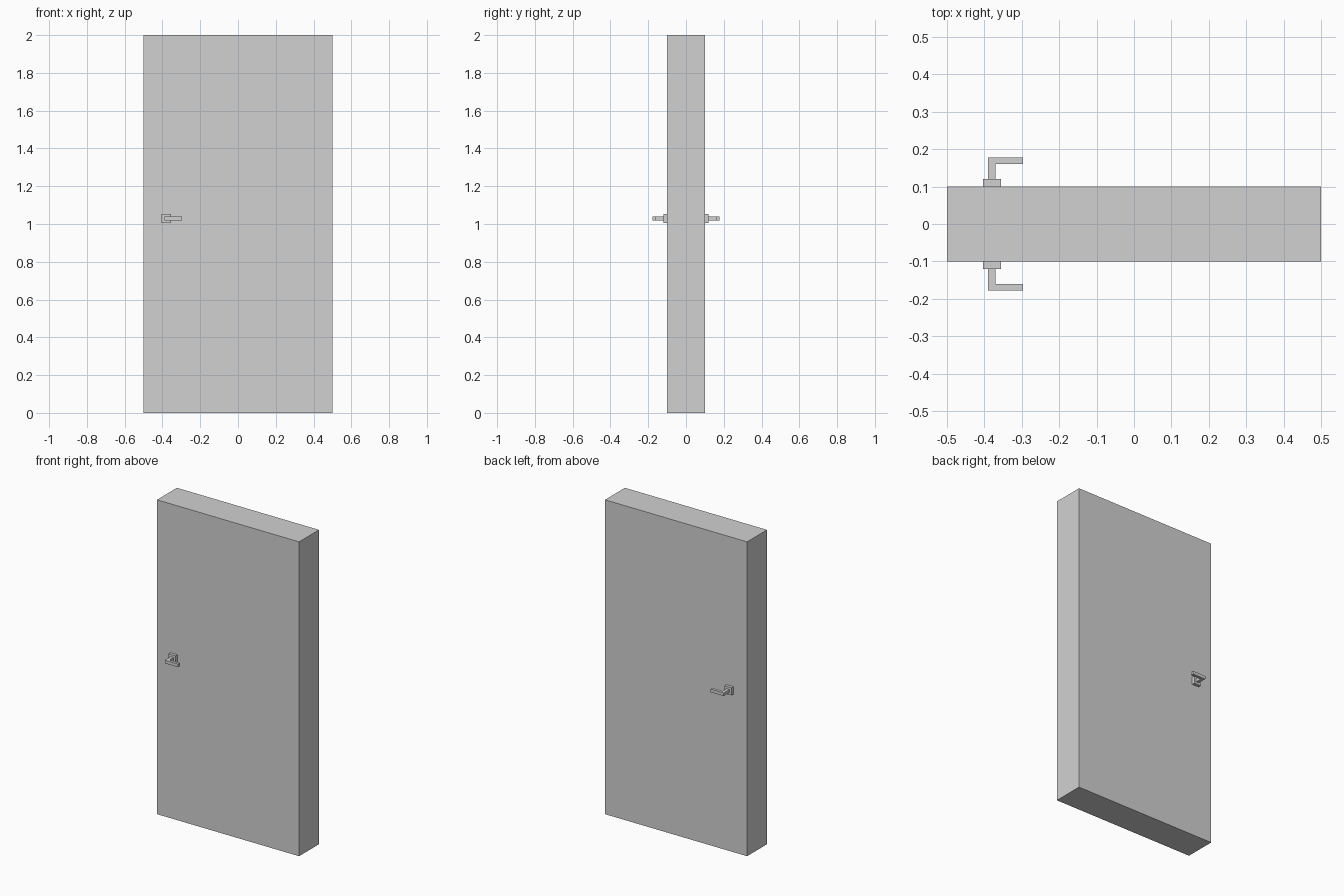
import bpy
import bmesh
from mathutils import Vector

old = bpy.data.objects.get("Cube")
if old:
    bpy.data.objects.remove(old, do_unlink=True)

# One plain grey for the whole door
GREY = (0.64, 0.64, 0.64, 1.0)
grey = bpy.data.materials.new("plain grey")
grey.use_nodes = True
grey.diffuse_color = GREY
grey.node_tree.nodes["Principled BSDF"].inputs["Base Color"].default_value = GREY


def add_prism(name, outline, bottom, top):
    """Extrude a flat x-y outline upwards from bottom to top."""
    bm = bmesh.new()
    base = bm.faces.new([bm.verts.new((x, y, bottom)) for x, y in outline])
    grown = bmesh.ops.extrude_face_region(bm, geom=[base])
    verts = [v for v in grown["geom"] if isinstance(v, bmesh.types.BMVert)]
    bmesh.ops.translate(bm, verts=verts, vec=Vector((0, 0, top - bottom)))
    bmesh.ops.recalc_face_normals(bm, faces=bm.faces)
    mesh = bpy.data.meshes.new(name)
    bm.to_mesh(mesh)
    bm.free()
    mesh.materials.append(grey)
    obj = bpy.data.objects.new(name, mesh)
    bpy.context.collection.objects.link(obj)
    return obj


def rectangle(x0, x1, y0, y1):
    return [(x0, y0), (x1, y0), (x1, y1), (x0, y1)]


# Door slab
add_prism("door_slab", rectangle(-0.5, 0.5, -0.1, 0.1), 0, 2)

# Square rose and bent lever on each face
lever = [(-0.39, 0.118), (-0.37, 0.118), (-0.37, 0.16),
         (-0.297, 0.16), (-0.297, 0.178), (-0.39, 0.178)]
for side, sign in (("front", -1), ("back", 1)):
    rose = rectangle(-0.404, -0.356, sign * 0.1, sign * 0.12)
    add_prism(side + "_handle_rose", rose, 1.005, 1.053)
    add_prism(side + "_handle_lever", [(x, sign * y) for x, y in lever], 1.019, 1.039)
